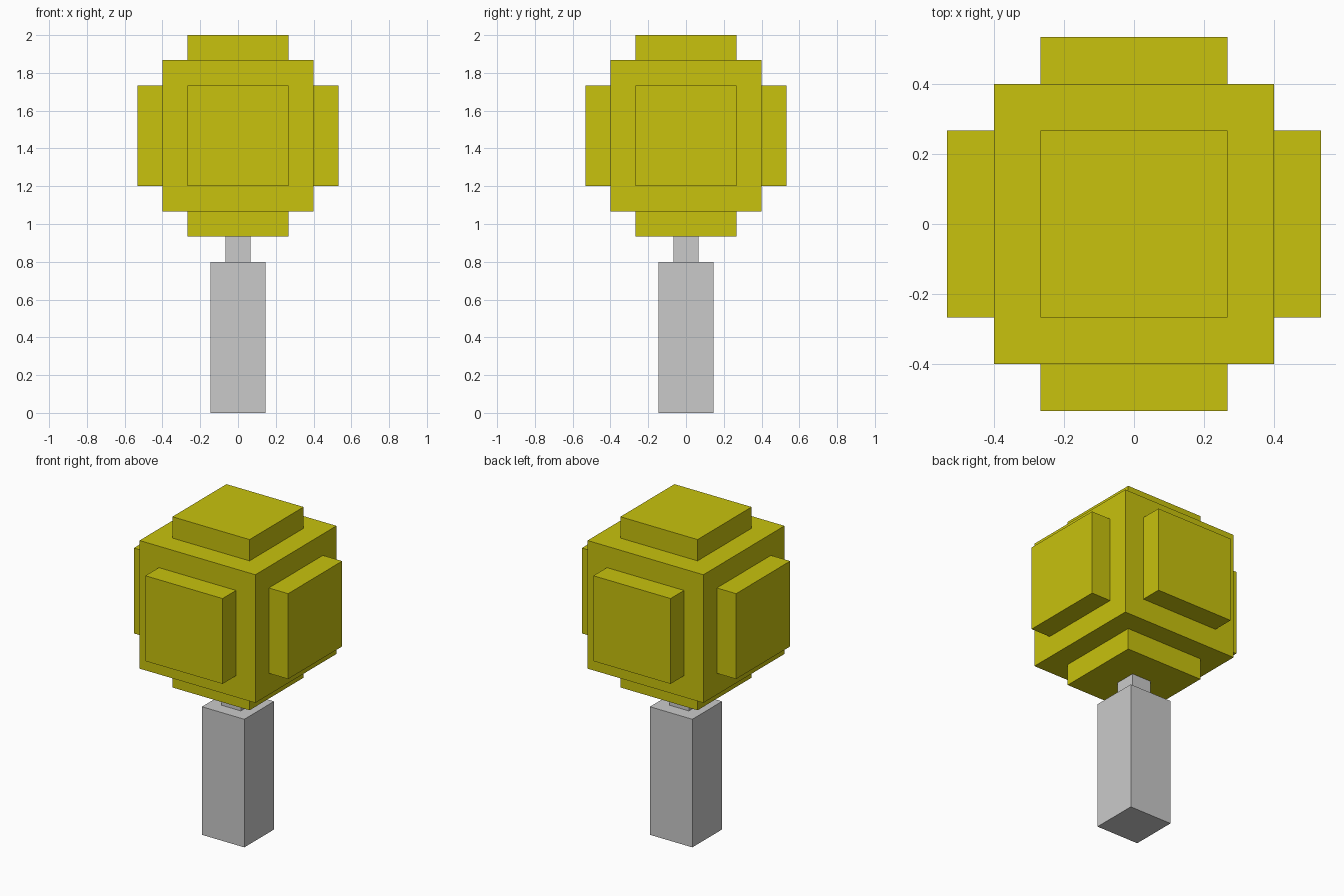
import bpy
from mathutils import Vector

if "Cube" in bpy.data.objects:
    bpy.data.objects.remove(bpy.data.objects["Cube"])


def material(name, rgb):
    m = bpy.data.materials.new(name)
    m.diffuse_color = (*rgb, 1)
    m.use_nodes = True
    m.node_tree.nodes["Principled BSDF"].inputs["Base Color"].default_value = m.diffuse_color
    return m


yellow = material("yellow", (0.58, 0.54, 0.004))
grey = material("light_grey", (0.59, 0.59, 0.59))


def box(name, center, size, mat):
    bpy.ops.mesh.primitive_cube_add(size=1, location=center)
    ob = bpy.context.object
    ob.name = name
    ob.scale = size
    bpy.ops.object.transform_apply(location=False, rotation=False, scale=True)
    ob.data.materials.append(mat)
    return ob


# Handle and the thin neck joining it to the head
box("handle", (0, 0, 0.4), (0.293, 0.293, 0.8), grey)
box("neck", (0, 0, 0.867), (0.133, 0.133, 0.134), grey)

# Cubic head with a raised square plate on each of its six sides
HEAD = Vector((0, 0, 1.467))
CORE, PLATE, THICK = 0.8, 0.533, 0.133
box("head_core", HEAD, (CORE,) * 3, yellow)

names = (("left", "right"), ("front", "back"), ("bottom", "top"))
for axis in range(3):
    for side, sign in enumerate((-1, 1)):
        offset = Vector((0, 0, 0))
        offset[axis] = sign * (CORE + THICK) / 2
        size = [PLATE] * 3
        size[axis] = THICK
        box(names[axis][side] + "_plate", HEAD + offset, size, yellow)
